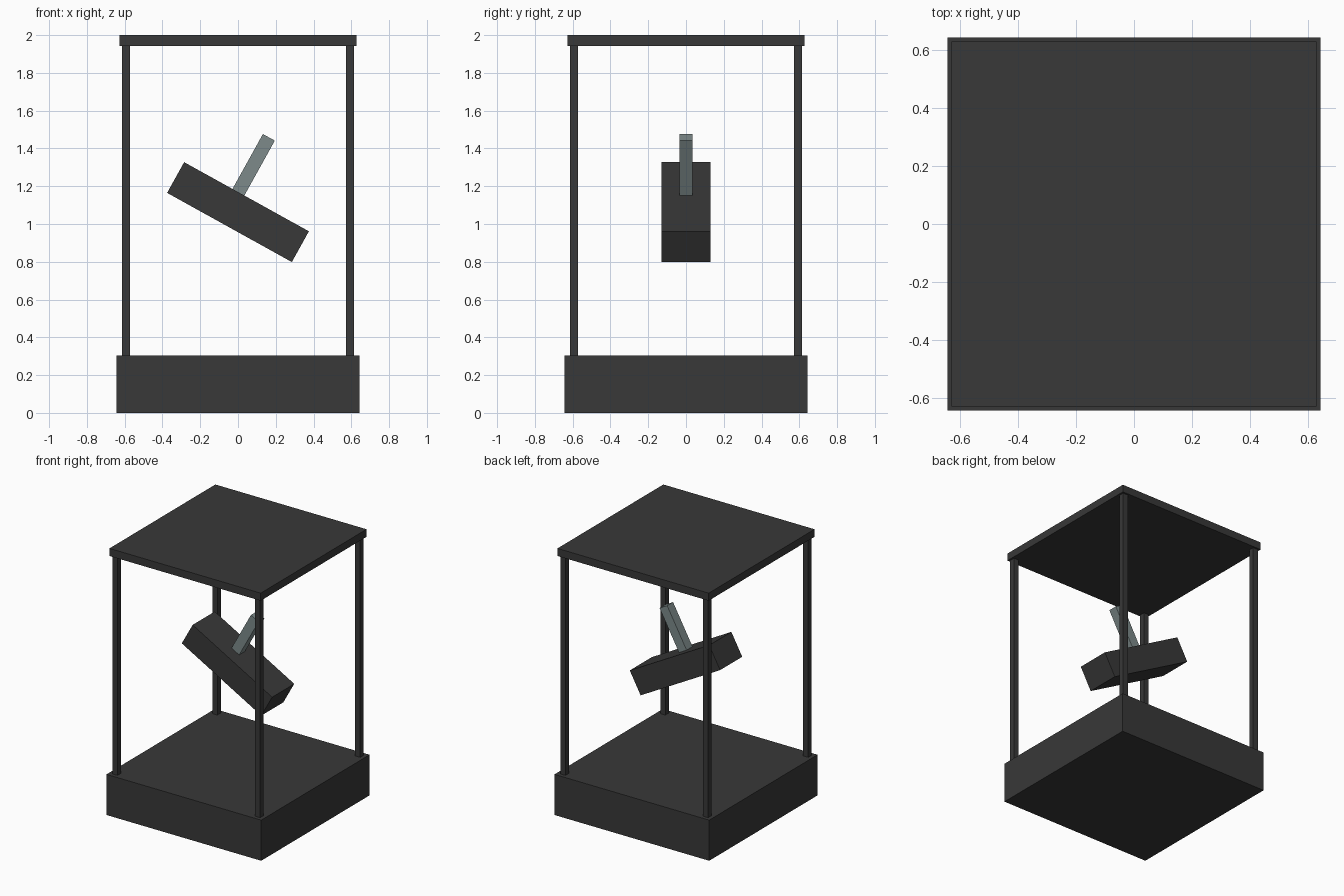
import bpy
from math import radians
from mathutils import Matrix, Vector

cube = bpy.data.objects.get("Cube")
if cube:
    bpy.data.objects.remove(cube, do_unlink=True)


def material(name, rgb):
    mat = bpy.data.materials.new(name)
    mat.use_nodes = True
    color = (*rgb, 1)
    mat.diffuse_color = color
    mat.node_tree.nodes["Principled BSDF"].inputs["Base Color"].default_value = color
    return mat


def box(name, size, center, mat, frame=Matrix()):
    """Box of a given size, placed at center within a local frame."""
    bpy.ops.mesh.primitive_cube_add(size=1)
    ob = bpy.context.object
    ob.name = name
    ob.data.transform(Matrix.Diagonal((*size, 1)))
    ob.matrix_world = frame @ Matrix.Translation(Vector(center))
    ob.data.materials.append(mat)
    return ob


charcoal = material("charcoal", (0.04, 0.04, 0.04))
steel = material("grey_steel", (0.205, 0.255, 0.255))

# Case: plinth, roof plate and four corner posts
BASE_TOP, ROOF_BOTTOM, POST = 0.305, 1.943, 0.593
box("base", (1.285, 1.285, BASE_TOP), (0, 0, BASE_TOP / 2), charcoal)
box("roof", (1.256, 1.256, 2 - ROOF_BOTTOM), (0, 0, (2 + ROOF_BOTTOM) / 2), charcoal)
for side, sx in (("right", -1), ("left", 1)):
    for end, sy in (("front", -1), ("back", 1)):
        box(f"post_{end}_{side}", (0.042, 0.042, ROOF_BOTTOM - BASE_TOP),
            (sx * POST, sy * POST, (ROOF_BOTTOM + BASE_TOP) / 2), charcoal)

# Tilted hammer floating in the case
tilt = Matrix.Translation((0, 0, 1.063)) @ Matrix.Rotation(radians(29), 4, "Y")
box("hammer_head", (0.755, 0.262, 0.186), (0, 0, 0), charcoal, tilt)
box("hammer_handle", (0.072, 0.07, 0.333), (-0.049, 0, 0.259), steel, tilt)
